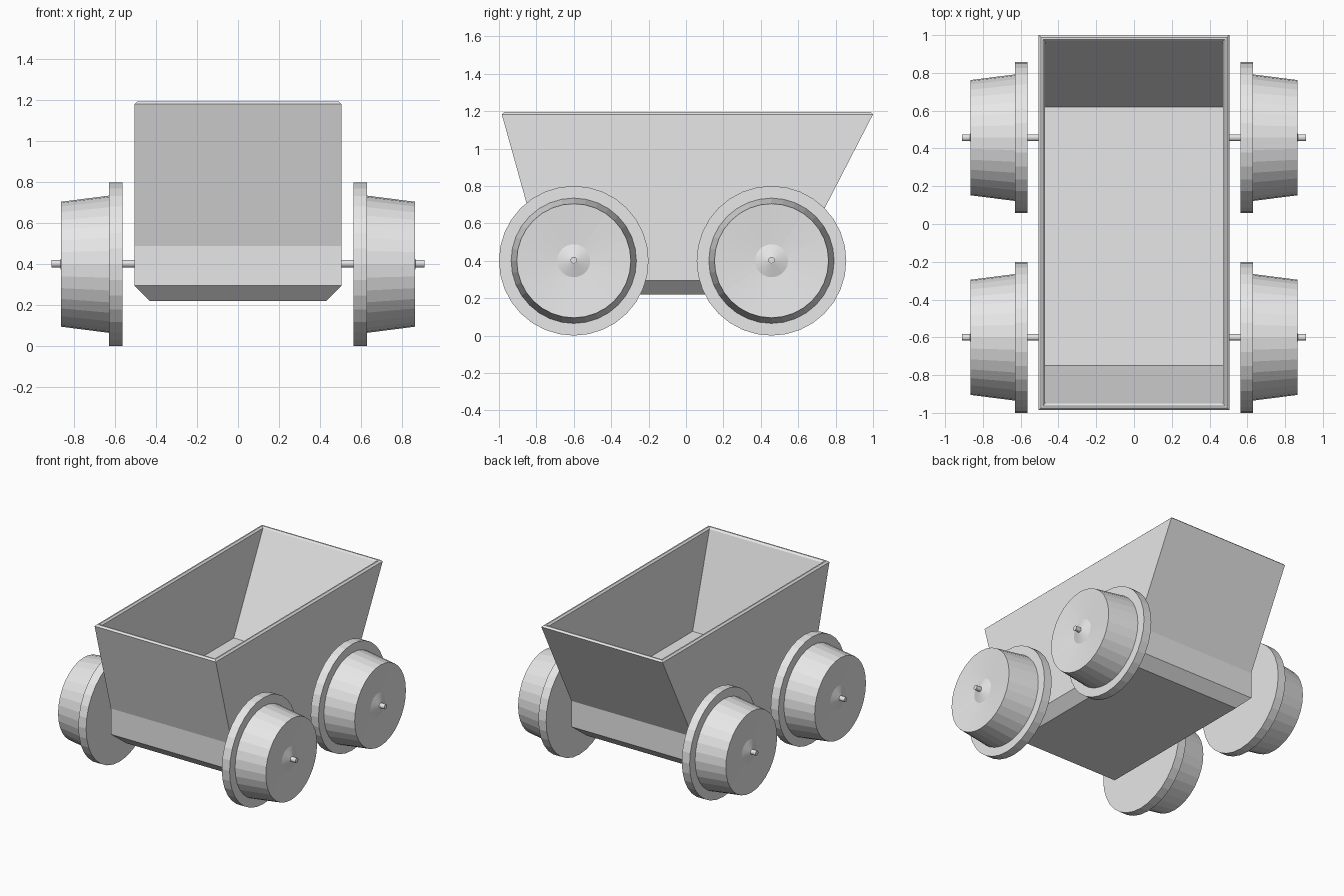
import bpy, bmesh, math

if "Cube" in bpy.data.objects:
    bpy.data.objects.remove(bpy.data.objects["Cube"])

grey = bpy.data.materials.new("plain light grey")
grey.diffuse_color = (0.8, 0.8, 0.8, 1)
grey.use_nodes = True
grey.node_tree.nodes["Principled BSDF"].inputs["Base Color"].default_value = grey.diffuse_color


def loft(name, rings):
    """Skin a list of vertex rings, capping both ends."""
    bm = bmesh.new()
    loops = [[bm.verts.new(p) for p in ring] for ring in rings]
    for a, b in zip(loops, loops[1:]):
        for i in range(len(a)):
            j = (i + 1) % len(a)
            bm.faces.new((a[i], a[j], b[j], b[i]))
    bm.faces.new(loops[0])
    bm.faces.new(loops[-1])
    bmesh.ops.recalc_face_normals(bm, faces=bm.faces)
    me = bpy.data.meshes.new(name)
    bm.to_mesh(me)
    bm.free()
    me.materials.append(grey)
    ob = bpy.data.objects.new(name, me)
    bpy.context.collection.objects.link(ob)
    return ob


def rect(half_x, y0, y1, z):
    return [(-half_x, y0, z), (half_x, y0, z), (half_x, y1, z), (-half_x, y1, z)]


def lathe(name, profile, y, z, sides):
    """Rings of (x, radius) turned about an axle parallel to x."""
    rings = []
    for x, r in profile:
        rings.append([(x, y + r * math.cos(2 * math.pi * i / sides),
                       z + r * math.sin(2 * math.pi * i / sides)) for i in range(sides)])
    return loft(name, rings)


# Open tub: chamfered underside, flared ends, bevelled rim, inner floor
loft("tub", [
    rect(0.43, -0.717, 0.568, 0.22),
    rect(0.505, -0.792, 0.643, 0.295),
    rect(0.505, -0.792, 0.643, 0.49),
    rect(0.505, -0.985, 1.0, 1.183),
    rect(0.492, -0.973, 0.988, 1.195),
    rect(0.482, -0.963, 0.978, 1.195),
    rect(0.47, -0.95, 0.968, 1.183),
    rect(0.47, -0.75, 0.62, 0.49),
])

# Flanged, tapered wheels with dished faces and small cone hubs
wheel_profile = [(0.565, 0.4), (0.63, 0.4), (0.63, 0.335), (0.865, 0.305),
                 (0.845, 0.088), (0.868, 0.018)]
for end, y in (("front", -0.6), ("back", 0.457)):
    for side, s in (("right", 1), ("left", -1)):
        lathe(f"{end}_{side}_wheel", [(s * x, r) for x, r in wheel_profile], y, 0.4, 32)
    # Axle running through the tub
    lathe(f"{end}_axle", [(-0.91, 0.018), (0.91, 0.018)], y, 0.403, 12)
